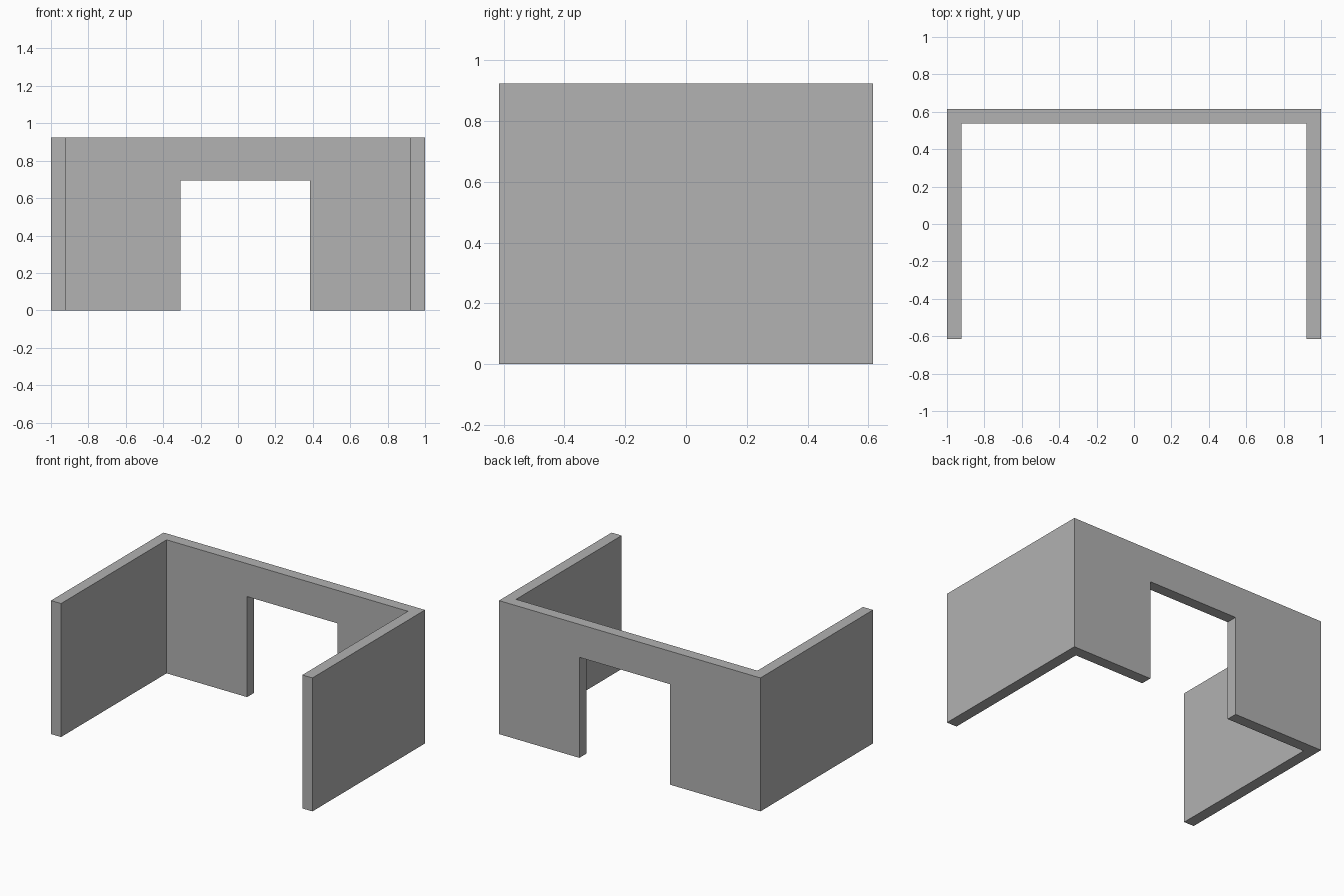
import bpy
import bmesh
from mathutils import Matrix

if "Cube" in bpy.data.objects:
    bpy.data.objects.remove(bpy.data.objects["Cube"], do_unlink=True)

# The walls follow a regular module: 26 long, 16 deep, 12 high
U = 2 / 26
HALF_X, HALF_Y, HEIGHT, THICK = 13 * U, 8 * U, 12 * U, U

grey = bpy.data.materials.new("plain_grey")
grey.use_nodes = True
colour = (0.445, 0.445, 0.445, 1)
grey.diffuse_color = colour
grey.node_tree.nodes["Principled BSDF"].inputs["Base Color"].default_value = colour


def add_object(name, bm):
    bmesh.ops.recalc_face_normals(bm, faces=bm.faces)
    mesh = bpy.data.meshes.new(name)
    bm.to_mesh(mesh)
    bm.free()
    obj = bpy.data.objects.new(name, mesh)
    mesh.materials.append(grey)
    bpy.context.scene.collection.objects.link(obj)
    return obj


# U-shaped wall plan, open at the front, extruded upwards
right_half = [(HALF_X, HALF_Y), (HALF_X, -HALF_Y),
              (HALF_X - THICK, -HALF_Y), (HALF_X - THICK, HALF_Y - THICK)]
plan = right_half + [(-x, y) for x, y in reversed(right_half)]
bm = bmesh.new()
floor = bm.faces.new([bm.verts.new((x, y, 0)) for x, y in plan])
grown = bmesh.ops.extrude_face_region(bm, geom=[floor], use_keep_orig=True)
top = [v for v in grown["geom"] if isinstance(v, bmesh.types.BMVert)]
bmesh.ops.translate(bm, verts=top, vec=(0, 0, HEIGHT))
walls = add_object("walls", bm)

# Doorway through the back wall, slightly off centre
left, right, head = -4 * U, 5 * U, 0.695
bm = bmesh.new()
size = (right - left, 4 * THICK, 2 * head)
place = Matrix.Translation(((left + right) / 2, HALF_Y - THICK / 2, 0))
bmesh.ops.create_cube(bm, size=1, matrix=place @ Matrix.Diagonal((*size, 1)))
cutter = add_object("doorway_cutter", bm)
cutter.hide_render = True

cut = walls.modifiers.new("doorway", "BOOLEAN")
cut.operation = "DIFFERENCE"
cut.solver = "EXACT"
cut.object = cutter
bpy.context.view_layer.objects.active = walls
walls.select_set(True)
bpy.ops.object.modifier_apply(modifier=cut.name)
bpy.data.objects.remove(cutter, do_unlink=True)
